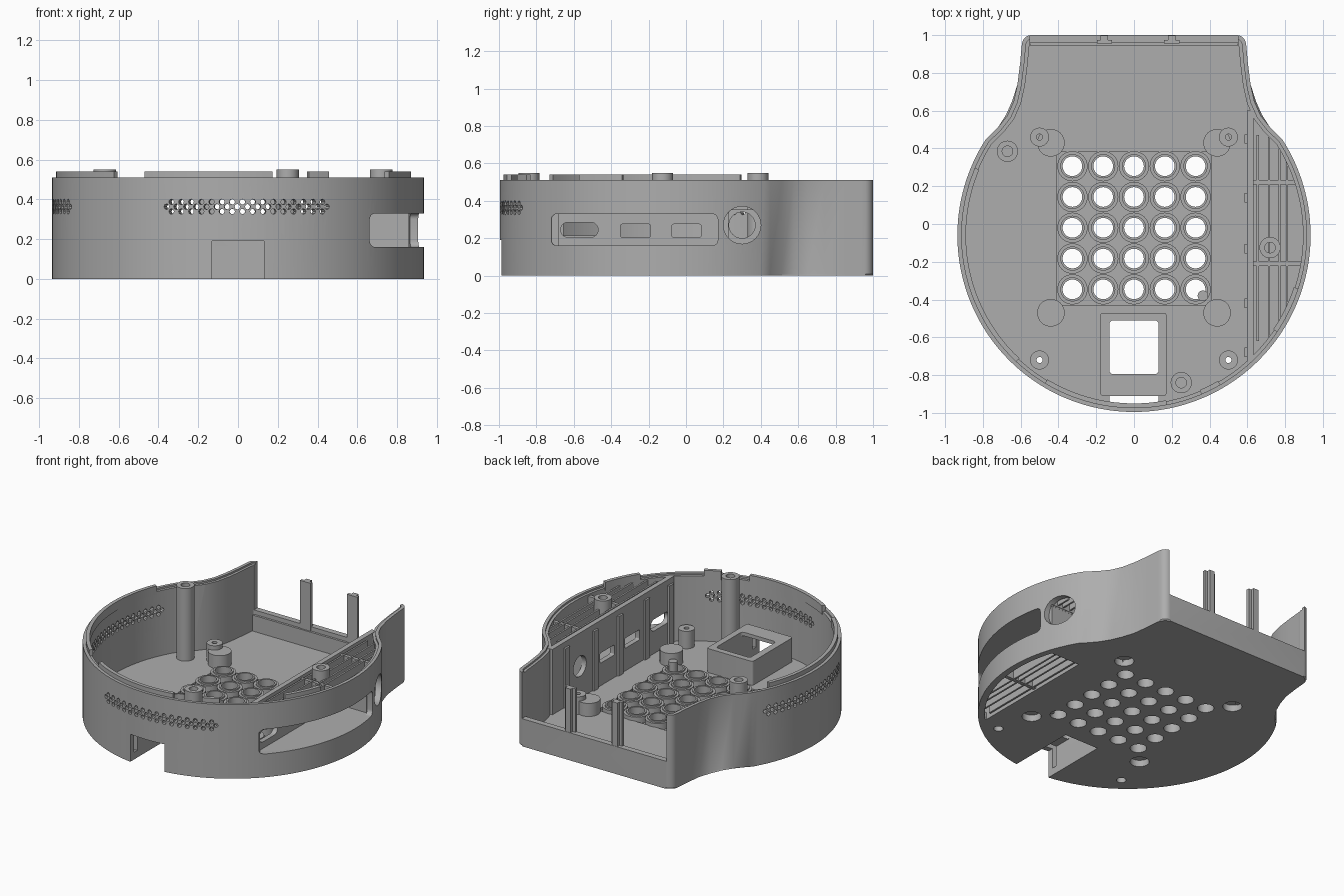
import bpy, bmesh, math
from mathutils import Vector

cube = bpy.data.objects.get("Cube")
if cube:
    bpy.data.objects.remove(cube)

grey = bpy.data.materials.new("plain_grey")
grey.use_nodes = True
colour = (0.42, 0.42, 0.42, 1)
grey.diffuse_color = colour
grey.node_tree.nodes["Principled BSDF"].inputs["Base Color"].default_value = colour

CY, R, WALL, FLOOR, RIM = -0.06, 0.935, 0.04, 0.05, 0.51
parts = []


# ---- profiles ----
def arc(r, a0, a1, n, cx=0, cy=CY):
    return [(cx + r * math.cos(math.radians(a0 + (a1 - a0) * i / n)),
             cy + r * math.sin(math.radians(a0 + (a1 - a0) * i / n))) for i in range(n + 1)]


def disc(x, y, r, n=32):
    return arc(r, 0, 360, n, x, y)[:-1]


def rect(x0, x1, y0, y1, r=0.0):
    if r == 0:
        return [(x0, y0), (x1, y0), (x1, y1), (x0, y1)]
    pts = []
    for i, (x, y) in enumerate([(x1 - r, y1 - r), (x0 + r, y1 - r), (x0 + r, y0 + r), (x1 - r, y0 + r)]):
        pts += arc(r, 90 * i, 90 * i + 90, 6, x, y)
    return pts


def outline(inset):
    """Round body flowing into a narrower square tail, offset inwards."""
    half = arc(R, -90, 33, 60)
    half += [(0.72, 0.512), (0.67, 0.575), (0.637, 0.65), (0.617, 0.74), (0.603, 0.85), (0.595, 0.94)]
    half += arc(0.05, 10, 90, 6, 0.543, 0.95)
    pts = [Vector(p) for p in half + [(-x, y) for x, y in half[:0:-1]]]
    out = []
    for i, p in enumerate(pts):
        t = (pts[(i + 1) % len(pts)] - pts[i - 1]).normalized()
        out.append(tuple(p + Vector((-t.y, t.x)) * inset))
    return out


# ---- mesh helpers ----
def prism(bm, pts, lo, hi, axis="z"):
    """Extrude a profile; axis x reads the profile as (y, z)."""
    def place(p, h):
        return (p[0], p[1], h) if axis == "z" else (h, p[0], p[1])
    a = [bm.verts.new(place(p, lo)) for p in pts]
    b = [bm.verts.new(place(p, hi)) for p in pts]
    n = len(pts)
    bm.faces.new(a[::-1])
    bm.faces.new(b)
    for i in range(n):
        j = (i + 1) % n
        bm.faces.new((a[i], a[j], b[j], b[i]))


def tube(bm, x, y, r, ri, z0, z1, n=32):
    loops = [[bm.verts.new((px, py, z)) for px, py in disc(x, y, rad, n)]
             for rad, z in ((r, z0), (r, z1), (ri, z1), (ri, z0))]
    for k in range(4):
        p, q = loops[k], loops[(k + 1) % 4]
        for i in range(n):
            j = (i + 1) % n
            bm.faces.new((p[i], p[j], q[j], q[i]))


def make(name, bm):
    bmesh.ops.recalc_face_normals(bm, faces=bm.faces)
    me = bpy.data.meshes.new(name)
    bm.to_mesh(me)
    bm.free()
    me.materials.append(grey)
    ob = bpy.data.objects.new(name, me)
    bpy.context.scene.collection.objects.link(ob)
    parts.append(ob)
    return ob


def solid(name, *prisms):
    bm = bmesh.new()
    for p in prisms:
        prism(bm, *p)
    return make(name, bm)


def cut(ob, *prisms, bm=None):
    """Subtract a set of separate prisms and bake the result."""
    cutter = make("cutter", bm) if bm else solid("cutter", *prisms)
    mod = ob.modifiers.new("cut", "BOOLEAN")
    mod.operation, mod.solver, mod.object = "DIFFERENCE", "EXACT", cutter
    bpy.context.view_layer.update()
    me = bpy.data.meshes.new_from_object(ob.evaluated_get(bpy.context.evaluated_depsgraph_get()))
    ob.modifiers.clear()
    ob.data = me
    parts.remove(cutter)
    bpy.data.objects.remove(cutter)


# ---- shell with floor ----
bm = bmesh.new()
prism(bm, outline(0), 0, RIM)
low = [e for e in bm.edges if all(v.co.z < 0.001 for v in e.verts)]
bmesh.ops.bevel(bm, geom=low, offset=0.008, segments=1, affect="EDGES")
shell = make("shell", bm)
cut(shell, (outline(WALL), FLOOR, 1))
cut(shell, (outline(0.022), RIM - 0.012, 1))
cut(shell, (rect(-0.55, 0.55, 0.9, 1.1), 0.19, 1))

# front connector notch, grid recess
notch = (rect(-0.13, 0.13, -1.1, -0.51), -0.1, 0.19)
cut(shell, notch, (rect(-0.41, 0.41, -0.43, 0.38), 0.03, 0.3))

# floor holes: grid, feet, screws
grid = [(0.163 * i, -0.02 + 0.163 * j) for i in range(-2, 3) for j in range(-2, 3)]
feet = [(s * 0.44, y) for s in (-1, 1) for y in (-0.47, 0.43)]
screws = [(s * 0.5, y) for s in (-1, 1) for y in (-0.72, 0.46)]
cut(shell, *[(disc(x, y, 0.052), -0.1, 0.2) for x, y in grid],
    *[(disc(x, y, 0.06), -0.1, 0.2) for x, y in feet],
    *[(disc(x, y, 0.03), -0.1, 0.2) for x, y in screws if y < 0])

# side compartment: open underside, side slot and round port
chamber = [(0.63, -0.68)] + arc(0.893, -44, 18, 24) + [(0.63, 0.216)]
slot = (rect(-0.72, 0.17, 0.16, 0.33, 0.03), 0.645, 1.1, "x")
cut(shell, (chamber, -0.1, 0.1))
cut(shell, slot, (disc(0.3, 0.27, 0.1), 0.7, 1.1, "x"))

# vent perforations on the front and right flank
bm = bmesh.new()
for centre in (-87, 180):
    for row in (-1, 0, 1):
        for i in range(16 + (row == 0)):
            a = math.radians(centre + (i - 7.5 - 0.5 * (row == 0)) * 3.2)
            d = Vector((math.cos(a), math.sin(a), 0))
            m = d.to_track_quat("Z", "Y").to_matrix().to_4x4()
            m.translation = d * R + Vector((0, CY, 0.363 + row * 0.024))
            bmesh.ops.create_cone(bm, cap_ends=True, segments=8, radius1=0.014,
                                  radius2=0.014, depth=0.2, matrix=m)
cut(shell, bm=bm)

# ---- locating lip on the rim ----
lip = []
for a0, a1 in ((157, 227), (239, 281), (293, 300), (326, 342)):
    n = max(3, int((a1 - a0) / 3))
    lip.append((arc(0.915, a0, a1, n) + arc(0.89, a1, a0, n), RIM - 0.03, 0.54))
solid("rim_lip", *lip)

# ---- grid rings ----
bm = bmesh.new()
for x, y in grid:
    tube(bm, x, y, 0.08, 0.052, 0.02, 0.075)
    tube(bm, x, y, 0.064, 0.052, 0.07, 0.085)
make("grid_rings", bm)
solid("grid_peg", (disc(0.365, -0.38, 0.028), 0.02, 0.11))

# ---- feet pockets, screw bosses and tall posts ----
solid("foot_bosses", *[(disc(x, y, 0.073), 0.045, 0.14) for x, y in feet])
bm = bmesh.new()
for x, y in screws:
    tube(bm, x, y, 0.05, 0.016, 0.04, 0.17)
make("screw_bosses", bm)
bm = bmesh.new()
for x, y, z in ((-0.67, 0.385, 0.04), (0.25, -0.84, 0.04), (0.72, -0.125, 0.33)):
    tube(bm, x, y, 0.056, 0.028, z, 0.55)
make("tall_posts", bm)

# ---- connector housing behind the notch ----
housing = solid("connector_housing", (rect(-0.178, 0.172, -0.91, -0.47, 0.015), 0.03, 0.215))
cut(housing, notch)
cut(housing, (rect(-0.13, 0.13, -0.795, -0.51, 0.02), 0.1, 0.5))

# ---- tail posts and sill ----
tail = [(rect(-0.55, 0.55, 0.945, 0.962), 0.04, 0.16)]
for x in (-0.157, 0.2):
    tail += [(rect(x - 0.04, x + 0.04, 0.955, 0.975), 0.04, 0.49),
             (rect(x - 0.02, x + 0.02, 0.97, 0.998), 0.18, 0.49)]
solid("tail_posts", *tail)

# ---- compartment divider with windows ----
divider = solid("divider_wall", (rect(-0.74, 0.6, 0.0, 0.5), 0.598, 0.632, "x"))
cut(divider, (rect(-0.67, -0.47, 0.205, 0.285, 0.039), 0.5, 0.7, "x"),
    (rect(-0.35, -0.19, 0.205, 0.275, 0.01), 0.5, 0.7, "x"),
    (rect(-0.075, 0.08, 0.205, 0.275, 0.01), 0.5, 0.7, "x"),
    (disc(0.3, 0.27, 0.07), 0.5, 0.7, "x"))
solid("divider_pads", *[(rect(y - 0.025, y + 0.025, 0.04, 0.46), 0.585, 0.6, "x")
                        for y in (-0.68, -0.42, -0.13, 0.14, 0.45)])

# ---- compartment plates and ribs ----
plate = [(0.62, -0.7)] + arc(0.91, -45, 18.5, 24) + [(0.62, 0.229)]
solid("slot_floor", (plate, 0.13, 0.16))
solid("slot_ceiling", (plate, 0.33, 0.36))
solid("slot_end", (rect(0.62, 0.86, 0.17, 0.228), 0.15, 0.34))
ribs = []
for x, y0, y1 in ((0.655, -0.62, 0.47), (0.715, -0.6, 0.46), (0.77, -0.56, 0.4), (0.81, -0.44, 0.33)):
    ribs.append((rect(x - 0.006, x + 0.006, y0, y1), 0.35, 0.49))
    ribs.append((rect(x - 0.006, x + 0.006, y0, min(y1, 0.2)), 0.01, 0.14))
for y, x1 in ((-0.21, 0.89), (0.22, 0.86)):
    ribs.append((rect(0.62, x1, y - 0.012, y + 0.012), 0.34, 0.485))
ribs.append((rect(0.62, 0.89, -0.222, -0.198), 0.012, 0.14))
solid("compartment_ribs", *ribs)

# ---- smooth curved walls, keep sharp edges ----
bpy.ops.object.select_all(action="DESELECT")
for ob in parts:
    ob.select_set(True)
bpy.context.view_layer.objects.active = shell
bpy.ops.object.shade_smooth_by_angle(angle=math.radians(30))
